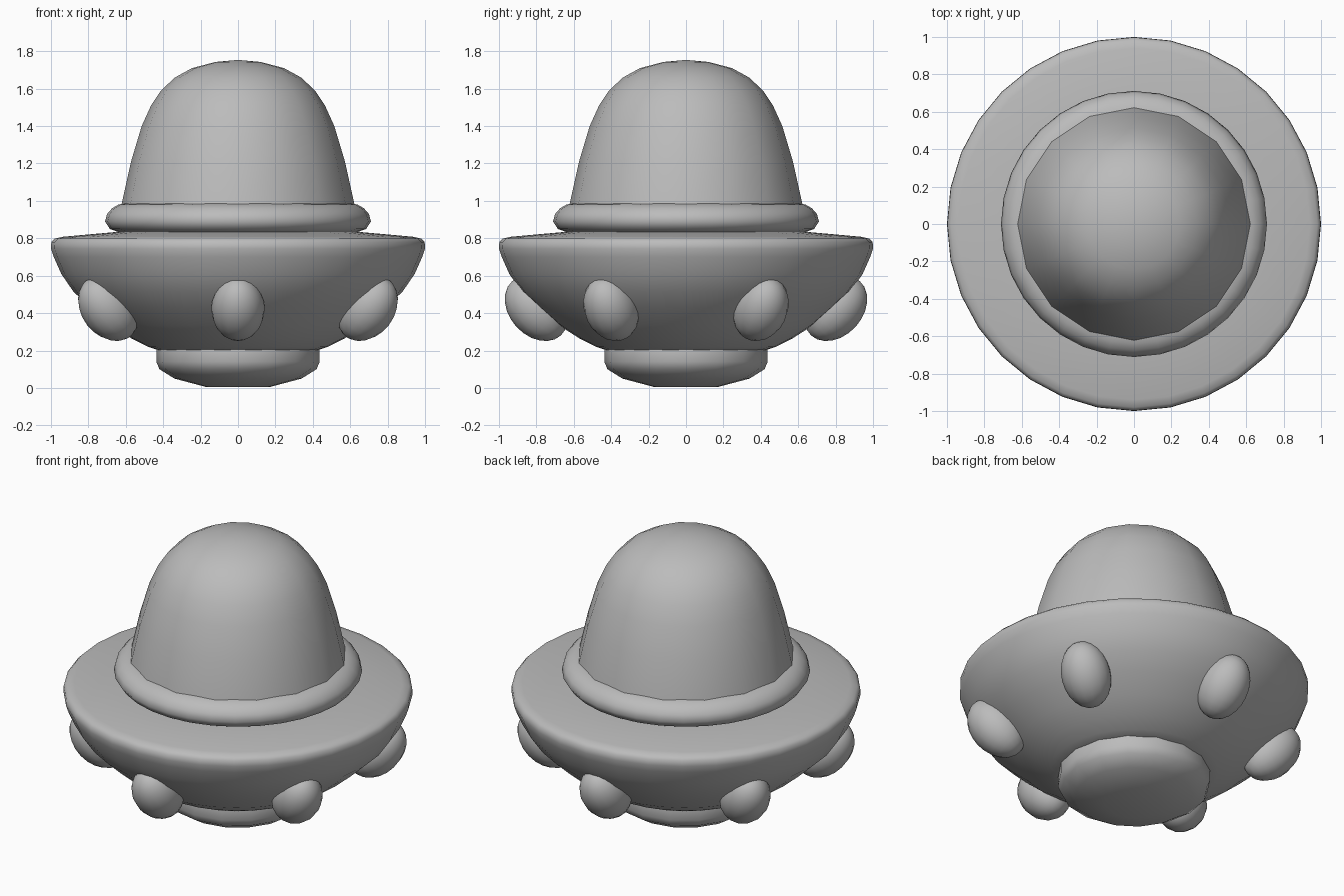
import bpy, bmesh, math
from mathutils import Matrix

cube = bpy.data.objects.get("Cube")
if cube:
    bpy.data.objects.remove(cube, do_unlink=True)

grey = bpy.data.materials.new("plain grey")
grey.use_nodes = True
COLOUR = (0.5, 0.5, 0.5, 1)
grey.diffuse_color = COLOUR
grey.node_tree.nodes["Principled BSDF"].inputs["Base Color"].default_value = COLOUR


def finish(bm, name):
    """Turn a bmesh into a smooth-shaded grey object."""
    bmesh.ops.recalc_face_normals(bm, faces=bm.faces)
    mesh = bpy.data.meshes.new(name)
    bm.to_mesh(mesh)
    bm.free()
    mesh.materials.append(grey)
    obj = bpy.data.objects.new(name, mesh)
    bpy.context.collection.objects.link(obj)
    bpy.ops.object.select_all(action="DESELECT")
    obj.select_set(True)
    bpy.context.view_layer.objects.active = obj
    bpy.ops.object.shade_smooth_by_angle(angle=math.radians(50))
    return obj


def lathe(name, profile, sides):
    """Spin a (radius, height) profile around the z axis."""
    bm = bmesh.new()
    verts = [bm.verts.new((r, 0, z)) for r, z in profile]
    edges = [bm.edges.new(pair) for pair in zip(verts, verts[1:])]
    bmesh.ops.spin(bm, geom=verts + edges, cent=(0, 0, 0), axis=(0, 0, 1),
                   angle=math.tau, steps=sides, use_merge=True)
    bmesh.ops.remove_doubles(bm, verts=bm.verts, dist=0.0005)
    return finish(bm, name)


# Foot under the hull
lathe("foot", [(0, 0.005), (0.17, 0.005), (0.34, 0.05), (0.42, 0.1),
               (0.437, 0.14), (0.437, 0.2), (0.43, 0.24), (0, 0.24)], 16)

# Saucer hull with a rounded rim
lathe("hull", [(0, 0.2), (0.42, 0.2), (0.48, 0.22), (0.57, 0.265), (0.68, 0.335),
               (0.79, 0.43), (0.88, 0.515), (0.945, 0.61), (0.985, 0.7),
               (1, 0.745), (0.998, 0.78), (0.98, 0.798), (0.94, 0.808),
               (0.64, 0.835), (0, 0.835)], 32)

# Collar that holds the dome
lathe("collar", [(0.5, 0.83), (0.63, 0.83), (0.685, 0.85), (0.711, 0.89),
                 (0.7, 0.93), (0.674, 0.96), (0.64, 0.98), (0.59, 0.99),
                 (0.5, 0.985)], 32)

# Tall dome
lathe("dome", [(0.635, 0.9), (0.622, 0.985), (0.572, 1.21), (0.515, 1.4),
               (0.465, 1.51), (0.412, 1.59), (0.337, 1.66), (0.246, 1.71),
               (0.12, 1.743), (0, 1.754)], 16)

# Six egg-shaped lamps lying along the slope of the hull
LAMPS = 6
for i in range(LAMPS):
    bm = bmesh.new()
    bmesh.ops.create_uvsphere(bm, u_segments=16, v_segments=12, radius=1)
    place = (Matrix.Rotation(math.tau * i / LAMPS - math.pi / 2, 4, "Z")
             @ Matrix.Translation((0.8, 0, 0.425))
             @ Matrix.Rotation(math.radians(42), 4, "Y")
             @ Matrix.Diagonal((0.145, 0.143, 0.195, 1)))
    bmesh.ops.transform(bm, matrix=place, verts=bm.verts)
    finish(bm, f"lamp_{i + 1}")
